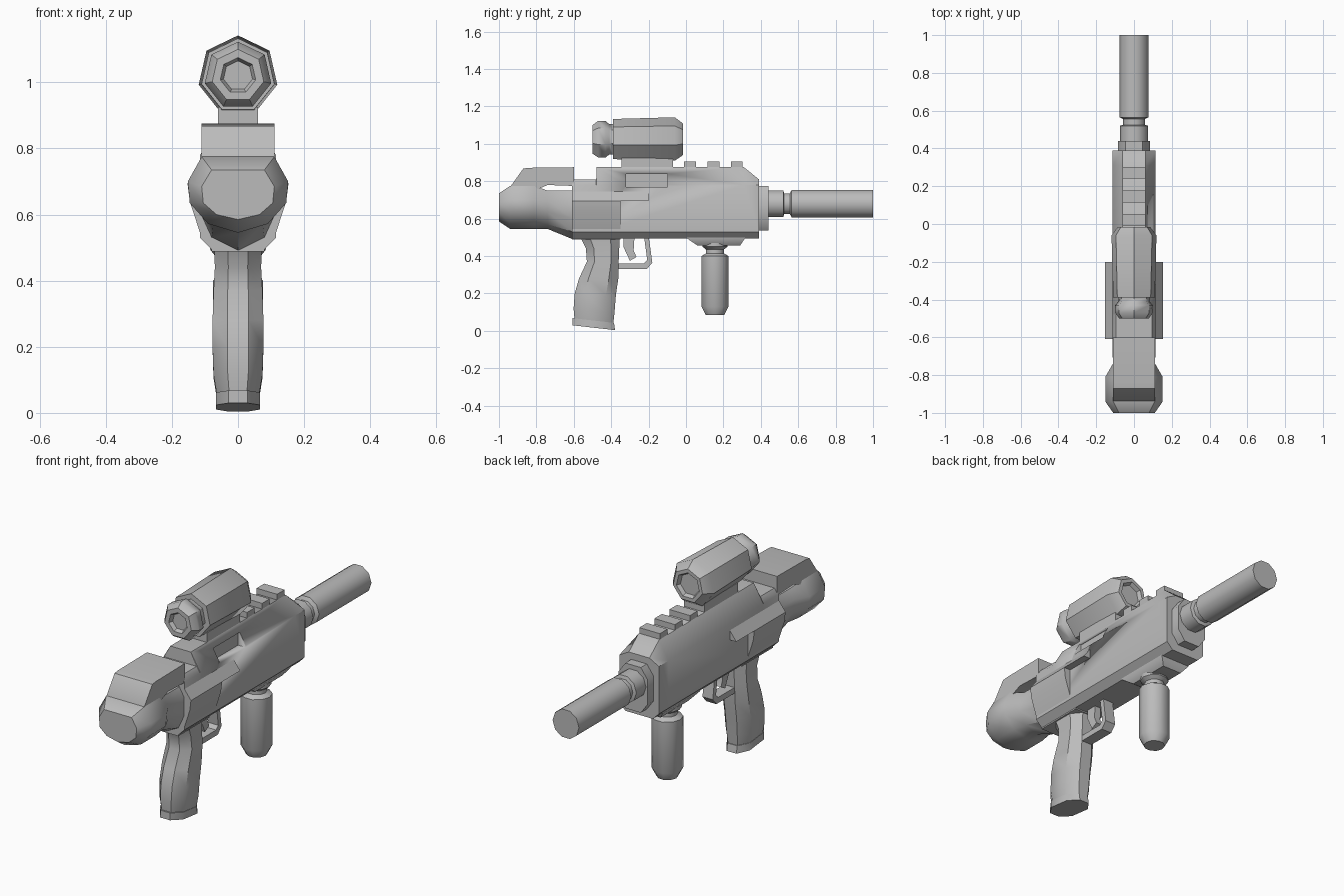
import bpy, bmesh, math

cube = bpy.data.objects.get("Cube")
if cube:
    bpy.data.objects.remove(cube, do_unlink=True)

GREY = (0.5, 0.5, 0.5, 1)
grey = bpy.data.materials.new("plain grey")
grey.use_nodes = True
grey.diffuse_color = GREY
for node in grey.node_tree.nodes:
    if node.type == 'BSDF_PRINCIPLED':
        node.inputs["Base Color"].default_value = GREY


def loft(name, rings, smooth=40):
    """Skin a list of equal-length point loops and cap both ends."""
    bm = bmesh.new()
    loops = [[bm.verts.new(p) for p in ring] for ring in rings]
    n = len(loops[0])
    for a, b in zip(loops, loops[1:]):
        for i in range(n):
            j = (i + 1) % n
            bm.faces.new((a[i], a[j], b[j], b[i]))
    bm.faces.new(loops[0])
    bm.faces.new(loops[-1])
    bmesh.ops.recalc_face_normals(bm, faces=bm.faces)
    mesh = bpy.data.meshes.new(name)
    bm.to_mesh(mesh)
    bm.free()
    mesh.materials.append(grey)
    obj = bpy.data.objects.new(name, mesh)
    bpy.context.collection.objects.link(obj)
    bpy.ops.object.select_all(action='DESELECT')
    obj.select_set(True)
    bpy.context.view_layer.objects.active = obj
    bpy.ops.object.shade_smooth_by_angle(angle=math.radians(smooth))
    return obj


def box(name, x0, x1, y0, y1, z0, z1):
    return loft(name, [[(x0, y0, z), (x1, y0, z), (x1, y1, z), (x0, y1, z)] for z in (z0, z1)])


def side_plate(name, outline, half):
    """Extrude a (y, z) outline across the width."""
    return loft(name, [[(x, y, z) for y, z in outline] for x in (-half, half)])


def mirrored(half):
    """Complete a half section, top to bottom, on the other side."""
    return half + [(-x, z) for x, z in reversed(half) if x > 0]


def sections(name, stations):
    """Loft mirrored (x, z) half sections placed along y."""
    return loft(name, [[(x, y, z) for x, z in mirrored(h)] for y, h in stations])


def turned_y(name, sides, z, profile, phase=0.0):
    """Polygonal tube along y from (y, radius) steps."""
    angles = [phase + math.tau * i / sides for i in range(sides)]
    return loft(name, [[(r * math.sin(a), y, z + r * math.cos(a)) for a in angles]
                       for y, r in profile])


def turned_z(name, sides, y, profile):
    """Polygonal post along z from (z, radius) steps."""
    angles = [math.tau * (i + .5) / sides for i in range(sides)]
    return loft(name, [[(r * math.sin(a), y + r * math.cos(a), z) for a in angles]
                       for z, r in profile])


# Receiver with stepped rear top and sloped nose
def body(top, width):
    return [(width, top), (.115, .78), (.115, .53), (.08, .495)]


receiver = sections("receiver", [(-.61, body(.81, .095)), (-.48, body(.81, .095)),
                                 (-.478, body(.875, .06)), (.31, body(.875, .06)),
                                 (.39, body(.81, .06))])

# Ejection port cut into one shoulder
cutter = box("port_cutter", .07, .2, -.32, -.1, .77, .84)
cutter.hide_render = True
cut = receiver.modifiers.new("port", 'BOOLEAN')
cut.operation = 'DIFFERENCE'
cut.object = cutter
bpy.context.view_layer.objects.active = receiver
bpy.ops.object.modifier_apply(modifier=cut.name)
bpy.data.objects.remove(cutter, do_unlink=True)

box("grip_housing", -.08, .08, -.61, -.35, .488, .6)

# Side panels, one per side, with a forward strip
for side, label in ((1, "left"), (-1, "right")):
    panel = [(.09, .745), (.115, .745), (.153, .695), (.146, .64), (.11, .53), (.07, .53)]
    loft(label + "_side_panel", [[(side * x, y, z) for x, z in panel] for y in (-.61, -.35)])
    strip = [(.09, .745), (.115, .745), (.153, .695), (.09, .695)]
    loft(label + "_side_strip", [[(side * x, y, z) for x, z in strip] for y in (-.352, -.2)])

# Stock: rounded butt narrowing into a neck, with a cheek block on top
butt = [(.11, .775), (.152, .7), (.146, .635), (.09, .572), (0, .545)]
sections("stock_butt", [
    (-1, [(.08, .735), (.11, .685), (.105, .635), (.065, .6), (0, .585)]),
    (-.94, butt), (-.81, butt),
    (-.74, [(.085, .75), (.112, .7), (.11, .635), (.075, .57), (0, .545)]),
    (-.605, [(.085, .75), (.114, .7), (.112, .6), (.08, .53), (0, .49)])])
side_plate("cheek_block", [(-.94, .77), (-.87, .868), (-.84, .872), (-.6, .875),
                           (-.6, .775), (-.74, .78), (-.81, .75), (-.94, .75)], .11)

# Top rail teeth and sight mount
for i in range(3):
    y = -.01 + .125 * i
    box(f"rail_tooth_{i + 1}", -.06, .06, y, y + .063, .86, .905)
box("sight_mount", -.06, .06, -.345, -.07, .86, .925)

# Seven-sided sight with recessed lenses at both ends
turned_y("sight", 7, 1.02, [
    (-.48, .045), (-.5, .055), (-.5, .08), (-.47, .103), (-.43, .103), (-.41, .085),
    (-.39, .085), (-.39, .113), (-.06, .122), (-.015, .088), (-.015, .068), (-.035, .058)])

# Muzzle collar, barrel and suppressor
collar = [(.045, .775), (.085, .72), (.085, .592), (.045, .537)]
sections("muzzle_collar", [(.38, collar), (.44, collar)])
turned_y("barrel", 10, .68, [(.43, .075), (.52, .075), (.525, .058), (.555, .058),
                             (.565, .077), (1, .077)], math.pi / 10)

# Lower rail and front grip
loft("lower_rail", [[(-w, a, z), (w, a, z), (w, b, z), (-w, b, z)] for z, w, a, b in
                    ((.53, .085, .005, .315), (.495, .085, .005, .315), (.457, .055, .06, .29))])
turned_z("front_grip", 10, .155, [(.47, .07), (.45, .07), (.435, .05), (.415, .05),
                                  (.4, .076), (.13, .076), (.085, .052)])


# Pistol grip from chamfered sections, tipped slightly downward at the front
def grip_ring(z, back, front, w, drop):
    c = (front - back) * .24
    corners = [(.42, back), (1, back + c), (1, front - c), (.42, front)]
    loop = [(w * k, y) for k, y in corners] + [(-w * k, y) for k, y in reversed(corners)]
    return [(x, y, z - drop * (y - back) / (front - back)) for x, y in loop]


loft("pistol_grip", [grip_ring(*r) for r in (
    (.5, -.565, -.355, .072, 0), (.44, -.535, -.357, .07, 0), (.37, -.53, -.36, .074, 0),
    (.28, -.572, -.362, .077, 0), (.2, -.595, -.375, .077, .01), (.12, -.601, -.382, .074, .02),
    (.05, -.595, -.39, .062, .025))])
loft("grip_base", [grip_ring(*r) for r in (
    (.068, -.606, -.385, .067, .025), (.03, -.607, -.379, .067, .026))])

# Trigger and guard
side_plate("trigger_guard", [(-.365, .33), (-.21, .33), (-.18, .365), (-.2, .51),
                             (-.225, .51), (-.207, .378), (-.225, .36), (-.365, .36)], .03)
side_plate("trigger", [(-.335, .51), (-.335, .45), (-.3, .375), (-.265, .395),
                       (-.28, .43), (-.275, .51)], .018)
